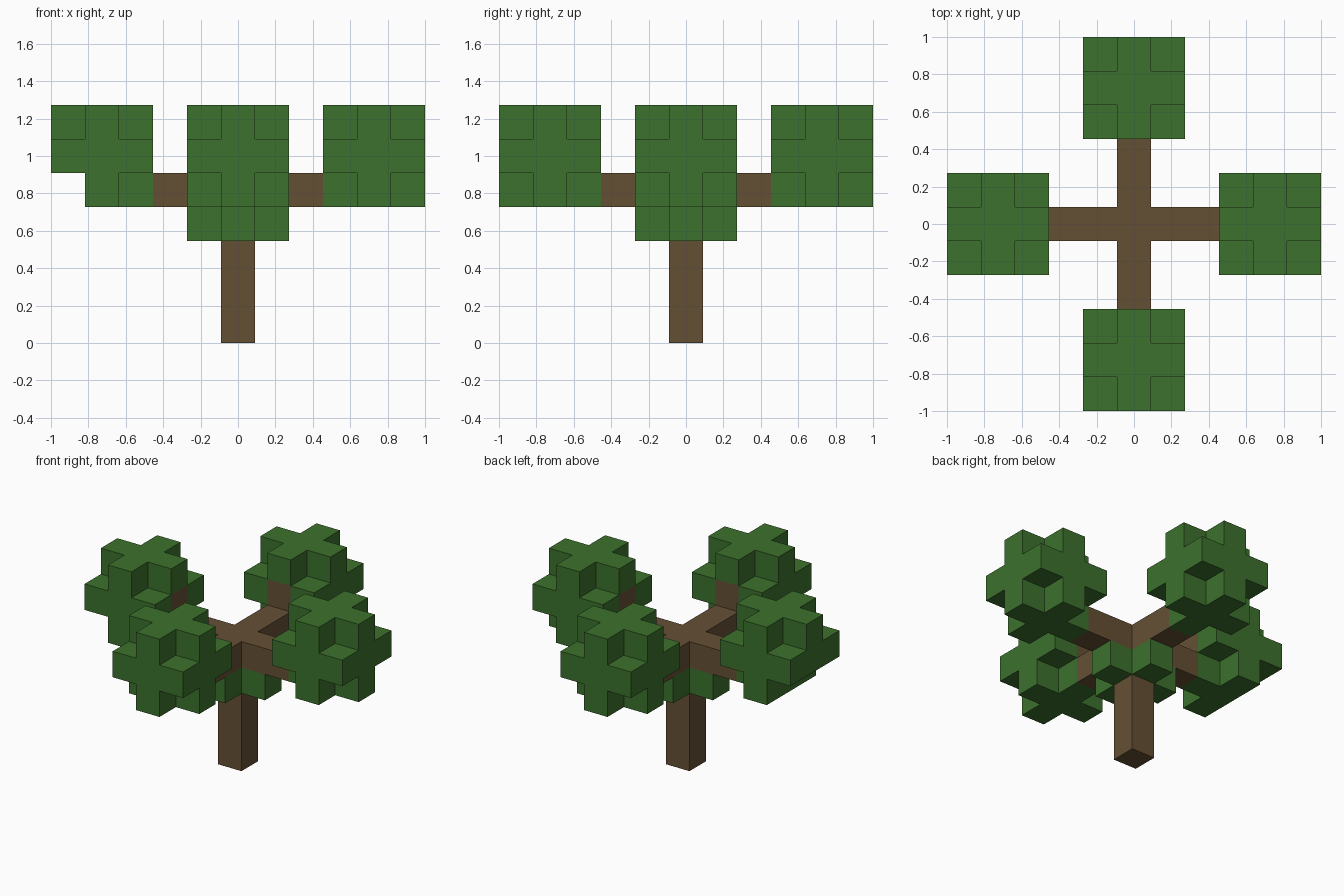
import bpy
import bmesh
from itertools import product
from mathutils import Vector

CELL = 2 / 11  # edge of one block; the tree is eleven blocks wide

cube = bpy.data.objects.get("Cube")
if cube:
    bpy.data.objects.remove(cube, do_unlink=True)


def make_material(name, rgb):
    mat = bpy.data.materials.new(name)
    mat.use_nodes = True
    mat.diffuse_color = (*rgb, 1)
    bsdf = next(n for n in mat.node_tree.nodes if n.type == "BSDF_PRINCIPLED")
    bsdf.inputs["Base Color"].default_value = (*rgb, 1)
    return mat


bark = make_material("bark brown", (0.130, 0.080, 0.034))
leaf = make_material("leaf green", (0.045, 0.165, 0.026))

AXES = [Vector(a) for a in ((1, 0, 0), (0, 1, 0), (0, 0, 1))]
SIDES = {"left": (1, 0), "right": (-1, 0), "back": (0, 1), "front": (0, -1)}


def build_blocks(name, cells, solid, mat):
    """Mesh the outer faces of a group of blocks; touching blocks share no wall."""
    bm = bmesh.new()
    for cell in cells:
        centre = Vector(cell) + Vector((0, 0, 0.5))
        for i, sign in product(range(3), (-1, 1)):
            normal = AXES[i] * sign
            if tuple(int(c + n) for c, n in zip(cell, normal)) in solid:
                continue
            u = AXES[(i + 1) % 3]
            v = normal.cross(u)
            corners = [(-u - v), (u - v), (u + v), (v - u)]
            bm.faces.new([bm.verts.new((centre + (normal + c) / 2) * CELL)
                          for c in corners])
    bmesh.ops.remove_doubles(bm, verts=bm.verts, dist=CELL / 100)
    mesh = bpy.data.meshes.new(name)
    bm.to_mesh(mesh)
    bm.free()
    mesh.materials.append(mat)
    bpy.context.collection.objects.link(bpy.data.objects.new(name, mesh))


parts = {}

# Trunk, and a collar of leaves just under the fork
parts["trunk"] = ([(0, 0, z) for z in range(5)], bark)
parts["leaf_collar"] = ([(dx, dy, 3) for dx, dy in SIDES.values()], leaf)

for side, (dx, dy) in SIDES.items():
    # Branch runs outwards, then steps up into the leaf clump
    branch = [(dx * d, dy * d, z) for d, z in ((1, 4), (2, 4), (3, 5))]
    # Clump is a three-block cube with its eight corners missing
    clump = [(4 * dx + i, 4 * dy + j, 5 + k)
             for i, j, k in product((-1, 0, 1), repeat=3)
             if abs(i) + abs(j) + abs(k) < 3]
    clump = [c for c in clump if c not in branch]
    if side == "right":
        clump.remove((-5, 0, 4))  # one outer block is missing here
    parts[side + "_branch"] = (branch, bark)
    parts[side + "_leaf_clump"] = (clump, leaf)

solid = {cell for cells, _ in parts.values() for cell in cells}
for name, (cells, mat) in parts.items():
    build_blocks(name, cells, solid, mat)
